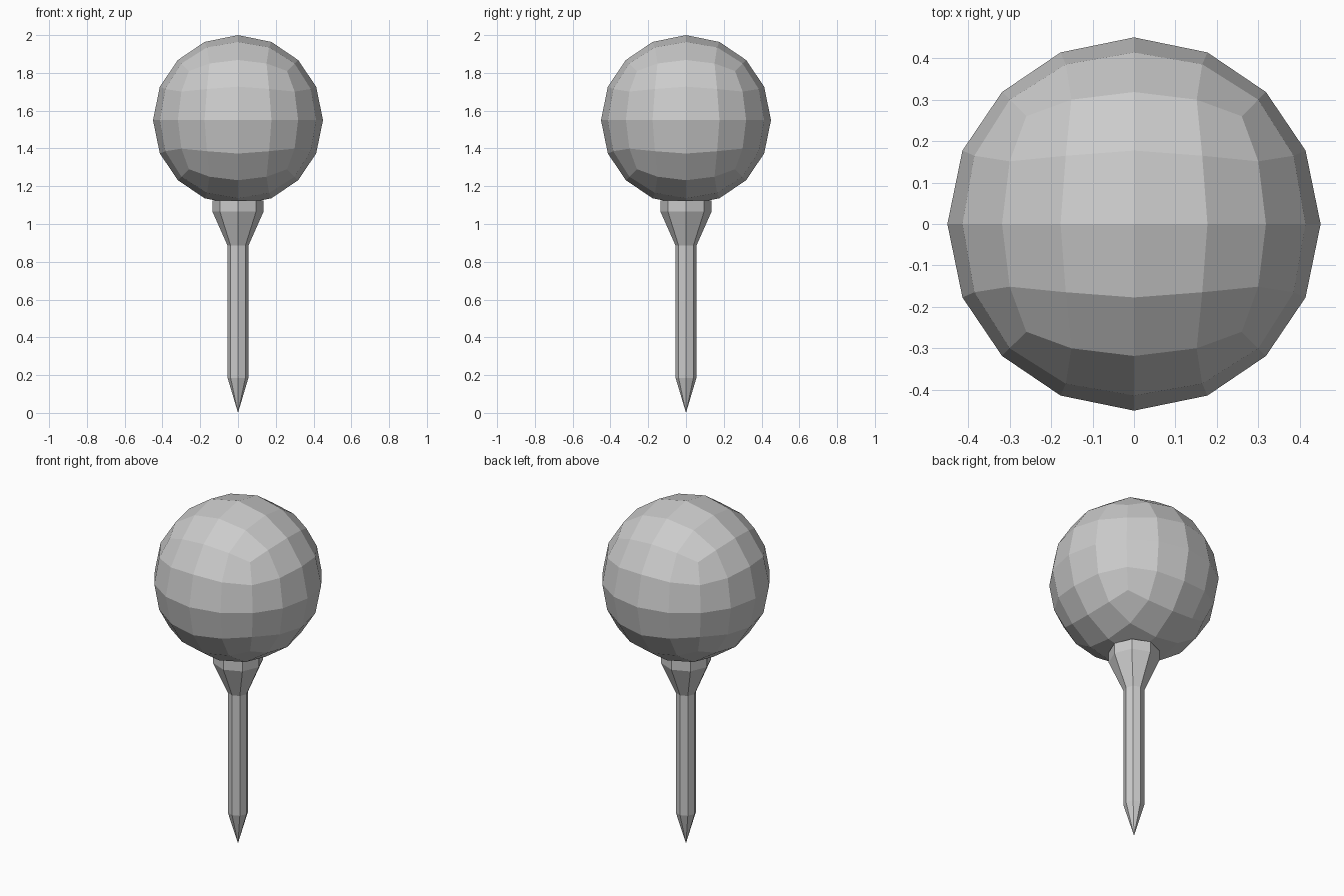
import bpy, bmesh, math

if "Cube" in bpy.data.objects:
    bpy.data.objects.remove(bpy.data.objects["Cube"])

SIDES = 8


def add_object(name, bm):
    bmesh.ops.recalc_face_normals(bm, faces=bm.faces)
    mesh = bpy.data.meshes.new(name)
    bm.to_mesh(mesh)
    bm.free()
    obj = bpy.data.objects.new(name, mesh)
    bpy.context.collection.objects.link(obj)
    return obj


# Ball: rounded cube cast to a sphere, flat quads
bm = bmesh.new()
bmesh.ops.create_cube(bm, size=1)
ball = add_object("ball", bm)
ball.location.z = 1.55
subdiv = ball.modifiers.new("subdivide", 'SUBSURF')
subdiv.levels = subdiv.render_levels = 2
subdiv.use_limit_surface = False
cast = ball.modifiers.new("round", 'CAST')
cast.factor = 1
cast.use_radius_as_size = False
cast.size = 0.45

# Tee: eight-sided turned profile with a pointed tip and flared cup
profile = [(0, 0), (0.055, 0.185), (0.055, 0.885),
           (0.135, 1.065), (0.135, 1.125), (0, 1.125)]
bm = bmesh.new()
verts = [bm.verts.new((r, 0, z)) for r, z in profile]
edges = [bm.edges.new(pair) for pair in zip(verts, verts[1:])]
bmesh.ops.spin(bm, geom=verts + edges, cent=(0, 0, 0), axis=(0, 0, 1),
               angle=math.tau, steps=SIDES, use_merge=True)
bmesh.ops.remove_doubles(bm, verts=bm.verts, dist=0.0001)
add_object("tee", bm)
